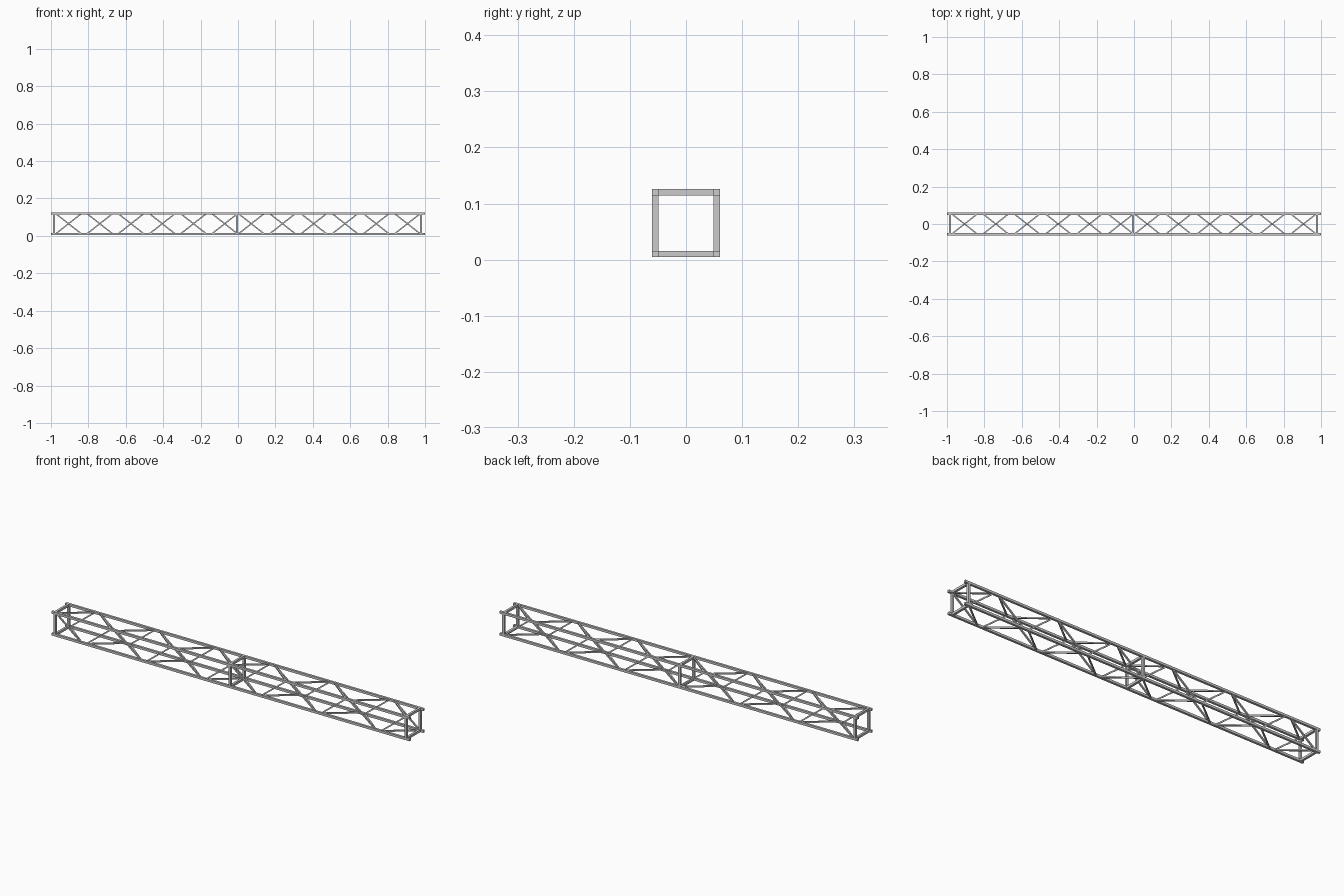
import bpy, bmesh
from mathutils import Vector, Matrix

if "Cube" in bpy.data.objects:
    bpy.data.objects.remove(bpy.data.objects["Cube"])

ZC = 0.065      # height of the truss axis
R = 0.055       # axis to chord centre
CHORD = 0.0115  # chord thickness
ROD = 0.007     # lacing thickness


def add_bar(bm, a, b, w):
    """Square bar from a to b with thickness w."""
    a, b = Vector(a), Vector(b)
    d = (b - a).normalized()
    # keep one side of the bar parallel to the face it lies in
    ref = Vector((0, 0, 1)) if abs(d.z) < 1e-4 else Vector((0, 1, 0))
    side = ref.cross(d).normalized()
    up = d.cross(side)
    rot = Matrix((d, side, up)).transposed().to_4x4()
    mat = Matrix.Translation((a + b) / 2) @ rot @ Matrix.Diagonal(((b - a).length, w, w, 1))
    bmesh.ops.create_cube(bm, size=1, matrix=mat)


def make(name, bars, w):
    bm = bmesh.new()
    for a, b in bars:
        add_bar(bm, a, b, w)
    me = bpy.data.meshes.new(name)
    bm.to_mesh(me)
    bm.free()
    ob = bpy.data.objects.new(name, me)
    bpy.context.collection.objects.link(ob)
    return ob


def pt(x, sy, sz):
    return (x, sy * R, ZC + sz * R)


# four long chords
make("chords", [(pt(-1, sy, sz), pt(1, sy, sz)) for sy in (-1, 1) for sz in (-1, 1)], CHORD)

# square frames at both ends and the middle
corners = [(-1, -1), (1, -1), (1, 1), (-1, 1)]
for name, x in (("left_frame", -0.983), ("middle_frame", -0.005), ("right_frame", 0.978)):
    bars = [(pt(x, *corners[i]), pt(x, *corners[(i + 1) % 4])) for i in range(4)]
    make(name, bars, CHORD)

# zigzag lacing, opposite faces running in opposite phase
centres = [-0.906 + 0.167 * k for k in range(6)]
centres += [-c for c in reversed(centres)]
lacing = {"top_lacing": [], "bottom_lacing": [], "front_lacing": [], "back_lacing": []}
H = 0.07
for k, c in enumerate(centres):
    s = 1 if k % 2 == 0 else -1
    x0, x1 = c - H, c + H
    lacing["top_lacing"].append((pt(x0, -s, 1), pt(x1, s, 1)))
    lacing["bottom_lacing"].append((pt(x0, s, -1), pt(x1, -s, -1)))
    lacing["front_lacing"].append((pt(x0, -1, s), pt(x1, -1, -s)))
    lacing["back_lacing"].append((pt(x0, 1, -s), pt(x1, 1, s)))
for name, bars in lacing.items():
    make(name, bars, ROD)
